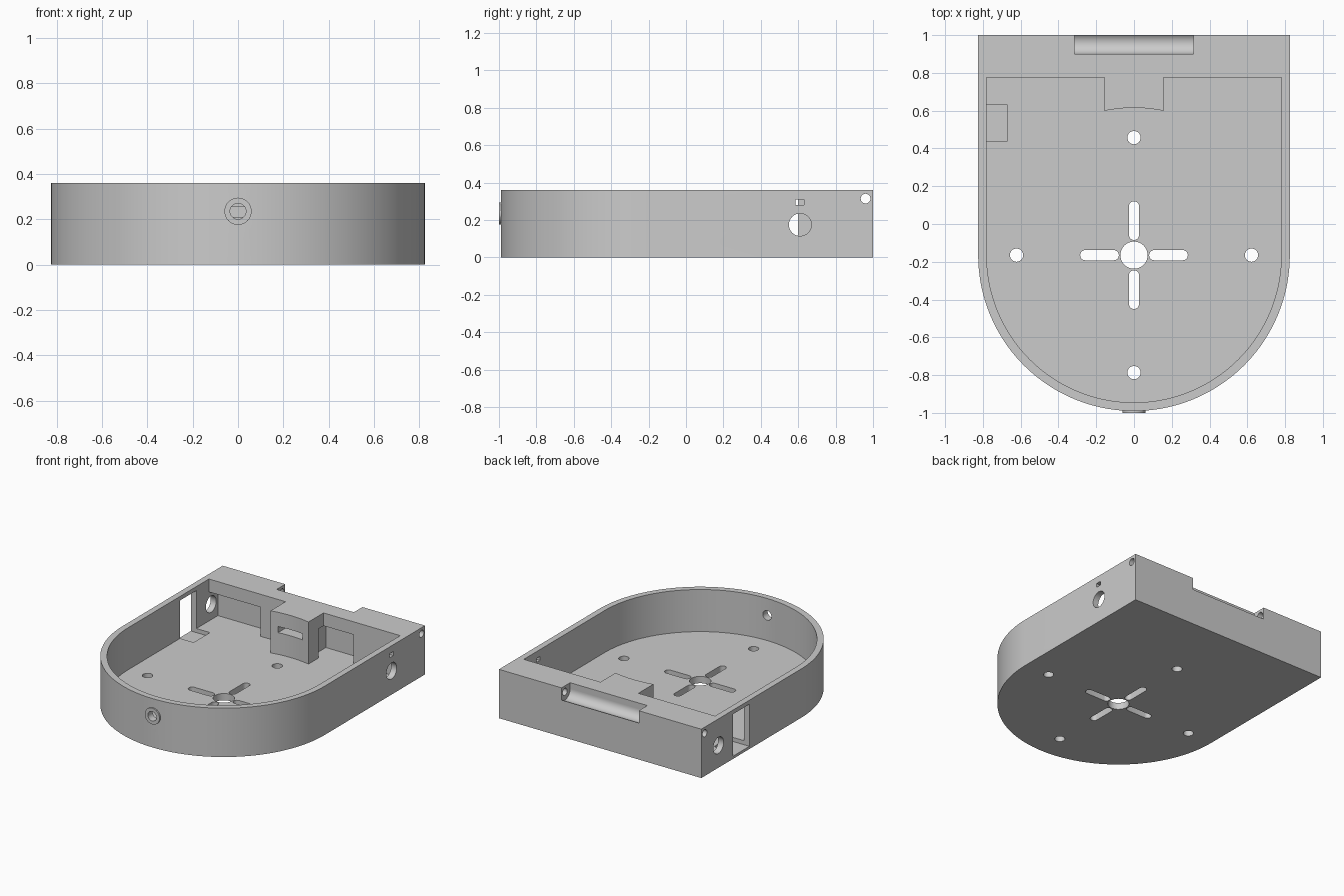
import bpy, math
from math import cos, sin, pi
from mathutils import Matrix

if "Cube" in bpy.data.objects:
    bpy.data.objects.remove(bpy.data.objects["Cube"], do_unlink=True)

import bmesh

grey = bpy.data.materials.new("plain_grey")
grey.use_nodes = True
grey.diffuse_color = (0.6, 0.6, 0.6, 1)
grey.node_tree.nodes["Principled BSDF"].inputs["Base Color"].default_value = (0.6, 0.6, 0.6, 1)

HEIGHT, FLOOR = 0.36, 0.05
OUT, INN = 0.825, 0.78      # outer and inner half widths
CY = -0.165                 # centre of the rounded end


def finish(bm, name):
    bmesh.ops.recalc_face_normals(bm, faces=bm.faces)
    mesh = bpy.data.meshes.new(name)
    bm.to_mesh(mesh)
    bm.free()
    mesh.materials.append(grey)
    ob = bpy.data.objects.new(name, mesh)
    bpy.context.collection.objects.link(ob)
    return ob


def prism(name, outline, z0, z1):
    bm = bmesh.new()
    face = bm.faces.new([bm.verts.new((x, y, z0)) for x, y in outline])
    top = bmesh.ops.extrude_face_region(bm, geom=[face])["geom"]
    bmesh.ops.translate(bm, vec=(0, 0, z1 - z0),
                        verts=[v for v in top if isinstance(v, bmesh.types.BMVert)])
    return finish(bm, name)


def box(name, x, y, z):
    return prism(name, [(x[0], y[0]), (x[1], y[0]), (x[1], y[1]), (x[0], y[1])], *z)


def rod(name, centre, radius, length, axis="Z", sides=40):
    bm = bmesh.new()
    bmesh.ops.create_cone(bm, cap_ends=True, segments=sides, radius1=radius,
                          radius2=radius, depth=length)
    turn = {"X": Matrix.Rotation(pi / 2, 4, "Y"),
            "Y": Matrix.Rotation(pi / 2, 4, "X"), "Z": Matrix()}[axis]
    bmesh.ops.transform(bm, matrix=Matrix.Translation(centre) @ turn, verts=bm.verts)
    return finish(bm, name)


def arc(radius, a0, a1, n, cx=0.0, cy=CY):
    return [(cx + radius * cos(a0 + (a1 - a0) * i / n),
             cy + radius * sin(a0 + (a1 - a0) * i / n)) for i in range(n + 1)]


def combine(target, tool, operation="DIFFERENCE"):
    mod = target.modifiers.new("cut", "BOOLEAN")
    mod.operation, mod.solver, mod.object = operation, "EXACT", tool
    bpy.context.view_layer.objects.active = target
    bpy.ops.object.modifier_apply(modifier=mod.name)
    bpy.data.objects.remove(tool, do_unlink=True)


# Outer shell with a rounded front
housing = prism("housing", [(OUT, 1), (-OUT, 1)] + arc(OUT, pi, 2 * pi, 72), 0, HEIGHT)
# Raised ring around the front hole
combine(housing, rod("front_ring", (0, -0.975, 0.235), 0.06, 0.05, "Y"), "UNION")

# Main cavity, leaving a block with a concave front at the rear
half = math.asin(0.155 / INN)
notch = arc(INN, pi / 2 - half, pi / 2 + half, 10)
cavity = [(INN, 0.775), (0.155, 0.775)] + notch + [(-0.155, 0.775), (-INN, 0.775)]
combine(housing, prism("cavity", cavity + arc(INN, pi, 2 * pi, 72), FLOOR, 0.5))

cutters = [
    # Pockets under the rear lid, and the slot in the block
    box("left_pocket", (-INN, -0.36), (0.7, 0.88), (FLOOR, 0.265)),
    box("right_pocket", (0.1, 0.4), (0.717, 0.88), (FLOOR, 0.265)),
    box("block_slot", (-0.1, 0.1), (0.5, 0.7), (0.21, 0.255)),
    # Side window that also dips into the floor
    box("side_window", (-0.9, -0.67), (0.44, 0.63), (0.02, 0.33)),
    # Side holes
    rod("side_hole_a", (0.8, 0.61, 0.175), 0.06, 0.15, "X"),
    rod("side_hole_b", (-0.8, 0.8, 0.165), 0.06, 0.15, "X"),
    box("side_slit", (0.7, 0.9), (0.585, 0.63), (0.28, 0.31)),
    # Hinge groove and pin hole
    rod("hinge_groove", (0, 0.96, 0.315), 0.06, 0.63, "X", 48),
    box("hinge_top", (-0.315, 0.315), (0.9, 1.1), (0.315, 0.5)),
    box("hinge_back", (-0.315, 0.315), (0.96, 1.1), (0.27, 0.4)),
    rod("pin_hole", (0, 0.96, 0.315), 0.026, 2, "X", 24),
    # Front hole and centre hole
    rod("front_hole", (0, -0.96, 0.235), 0.035, 0.2, "Y", 32),
    rod("centre_hole", (0, CY, 0), 0.072, 0.4),
]

# Four screw holes and four radial slots in the floor
for k in range(4):
    a = k * pi / 2
    cutters.append(rod("screw_hole", (0.622 * cos(a), CY + 0.622 * sin(a), 0), 0.035, 0.3, "Z", 32))
    ends = [arc(0.027, a + s, a + s + pi, 10, r * cos(a), CY + r * sin(a))
            for r, s in ((0.258, -pi / 2), (0.107, pi / 2))]
    cutters.append(prism("radial_slot", ends[0] + ends[1], -0.1, 0.15))

for tool in cutters:
    combine(housing, tool)

# Smooth the curved walls, keep the edges sharp
bpy.ops.object.select_all(action="DESELECT")
housing.select_set(True)
bpy.context.view_layer.objects.active = housing
bpy.ops.object.shade_smooth_by_angle(angle=math.radians(25))
